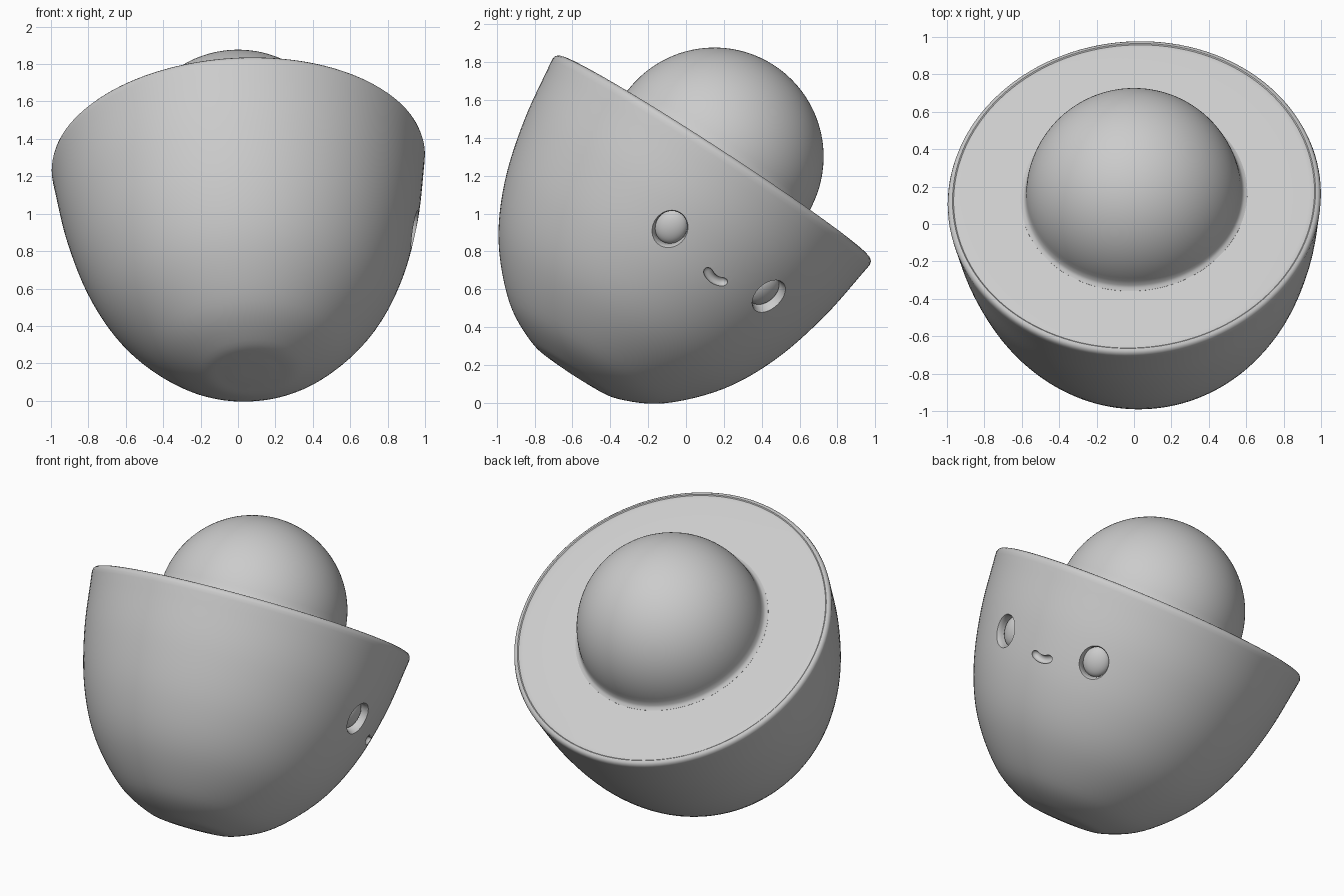
import bpy, bmesh, math
from mathutils import Matrix, Vector

old = bpy.data.objects.get("Cube")
if old:
    bpy.data.objects.remove(old, do_unlink=True)

# One plain grey for everything
grey = bpy.data.materials.new("plain_grey")
grey.use_nodes = True
colour = (0.6, 0.6, 0.6, 1)
grey.diffuse_color = colour
grey.node_tree.nodes["Principled BSDF"].inputs["Base Color"].default_value = colour

# Tilted frame: local z is the axis of the half fruit, origin is the cut face centre
axis = Vector((-0.052, 0.545, 0.838)).normalized()
side = (Vector((1, 0, 0)) - axis * axis.x).normalized()
TILT = Matrix((side, axis.cross(side), axis)).transposed().to_4x4()
TILT.translation = (0, 0.15, 1.30)


def smooth_path(points, steps=6):
    """Catmull-Rom spline through (radius, height) points."""
    p = [Vector(q) for q in points]
    p = [Vector((-p[1].x, p[1].y))] + p + [2 * p[-1] - p[-2]]
    out = []
    for a, b, c, d in zip(p, p[1:], p[2:], p[3:]):
        for i in range(steps):
            t = i / steps
            out.append(0.5 * (2 * b + (c - a) * t + (2 * a - 5 * b + 4 * c - d) * t * t
                              + (3 * b - a - 3 * c + d) * t ** 3))
    return [(q.x, q.y) for q in out] + [tuple(points[-1])]


def lathe(name, profile, place=Matrix(), segments=128):
    """Spin a (radius, height) profile around z and place it in the tilted frame."""
    bm = bmesh.new()
    verts = [bm.verts.new((r, 0, h)) for r, h in profile]
    edges = [bm.edges.new(pair) for pair in zip(verts, verts[1:])]
    bmesh.ops.spin(bm, geom=verts + edges, cent=(0, 0, 0), axis=(0, 0, 1),
                   angle=math.tau, steps=segments, use_duplicate=False)
    bmesh.ops.remove_doubles(bm, verts=bm.verts, dist=1e-5)
    bmesh.ops.transform(bm, matrix=TILT @ place, verts=bm.verts)
    bmesh.ops.recalc_face_normals(bm, faces=bm.faces)
    mesh = bpy.data.meshes.new(name)
    bm.to_mesh(mesh)
    bm.free()
    obj = bpy.data.objects.new(name, mesh)
    bpy.context.collection.objects.link(obj)
    mesh.materials.append(grey)
    return obj


def activate(obj):
    bpy.ops.object.select_all(action='DESELECT')
    obj.select_set(True)
    bpy.context.view_layer.objects.active = obj


def on_skin(azimuth, radius, height, droop):
    """Frame on the skin: z points outwards, y up, x sideways."""
    a, d = math.radians(azimuth), math.radians(droop)
    out = Vector((math.cos(a) * math.cos(d), math.sin(a) * math.cos(d), -math.sin(d)))
    right = Vector((-math.sin(a), math.cos(a), 0))
    m = Matrix((right, out.cross(right), out)).transposed().to_4x4()
    m.translation = (radius * math.cos(a), radius * math.sin(a), height)
    return m


# Body: rounded cup with a soft lip and a flat cut face
skin = smooth_path([(0, -1.371), (0.14, -1.368), (0.28, -1.347), (0.49, -1.235),
                    (0.71, -1.0), (0.855, -0.72), (0.947, -0.39), (0.997, -0.05)])
lip = [(0.999, -0.03), (0.995, -0.014), (0.985, -0.004), (0.972, 0), (0.966, -0.005),
       (0.958, -0.002), (0.94, 0), (0.8, 0), (0.4, 0), (0, 0)]
body = lathe("fruit_half", skin + lip)

# Seed: dome with a small flared foot where it meets the cut face
R = 0.577
dome = [(R * math.cos(t), R * math.sin(t))
        for t in (math.radians(90 - 2.5 * i) for i in range(35))]
lathe("seed", dome + [(0.582, 0.02), (0.592, 0.008), (0.607, 0.001), (0.607, -0.02)])

# Eyes: oval sockets with recessed domes, either side of the face direction
FACE = 22.5
cutters = []
socket = [(0, -0.08), (0.9, -0.08), (0.93, -0.03), (0.96, -0.012),
          (1.02, -0.002), (1.14, 0.03), (0, 0.03)]
bulb = [(math.sin(t), math.cos(t)) for t in (math.pi * i / 24 for i in range(25))]
for label, sign in (("right", -1), ("left", 1)):
    frame = on_skin(FACE + 21.8 * sign, 0.921, -0.495, 15)
    oval = frame @ Matrix.Diagonal((0.09, 0.101, 1, 1))
    cutters.append(lathe(label + "_socket_cutter", socket, oval, 48))
    ball = frame @ Matrix.Translation((0, 0, -0.065)) @ Matrix.Diagonal((0.083, 0.094, 0.045, 1))
    lathe(label + "_eye", bulb, ball, 48)

# Mouth: curved groove cut by a smile-shaped tube with rounded ends
curve = bpy.data.curves.new("mouth_cutter", 'CURVE')
curve.dimensions = '3D'
curve.bevel_depth = 0.026
curve.bevel_resolution = 5
curve.use_fill_caps = True
line = curve.splines.new('POLY')
count = 21
line.points.add(count - 1)
for i, point in enumerate(line.points):
    t = -math.cos(math.pi * i / (count - 1))
    point.co = (0.073 * t, 0.028 * t * t - 0.012, -0.004, 1)
    point.radius = max(0.05, min(1, math.sqrt(max(0, 1 - max(0, abs(t) - 0.64) ** 2 / 0.36 ** 2))))
mouth = bpy.data.objects.new("mouth_cutter", curve)
bpy.context.collection.objects.link(mouth)
mouth.matrix_world = TILT @ on_skin(FACE + 0.4, 0.899, -0.574, 17)
activate(mouth)
bpy.ops.object.convert(target='MESH')
cutters.append(bpy.context.view_layer.objects.active)

# Cut the sockets and mouth, then drop the cutters
activate(body)
for cutter in cutters:
    cutter.hide_render = True
    cut = body.modifiers.new("cut", 'BOOLEAN')
    cut.operation = 'DIFFERENCE'
    cut.solver = 'EXACT'
    cut.object = cutter
    bpy.ops.object.modifier_apply(modifier=cut.name)
for cutter in cutters:
    bpy.data.objects.remove(cutter, do_unlink=True)

# Smooth shading with crisp edges; keep a single material slot
for obj in bpy.context.collection.objects:
    if obj.type == 'MESH':
        obj.data.materials.clear()
        obj.data.materials.append(grey)
        activate(obj)
        bpy.ops.object.shade_smooth_by_angle(angle=math.radians(35))
